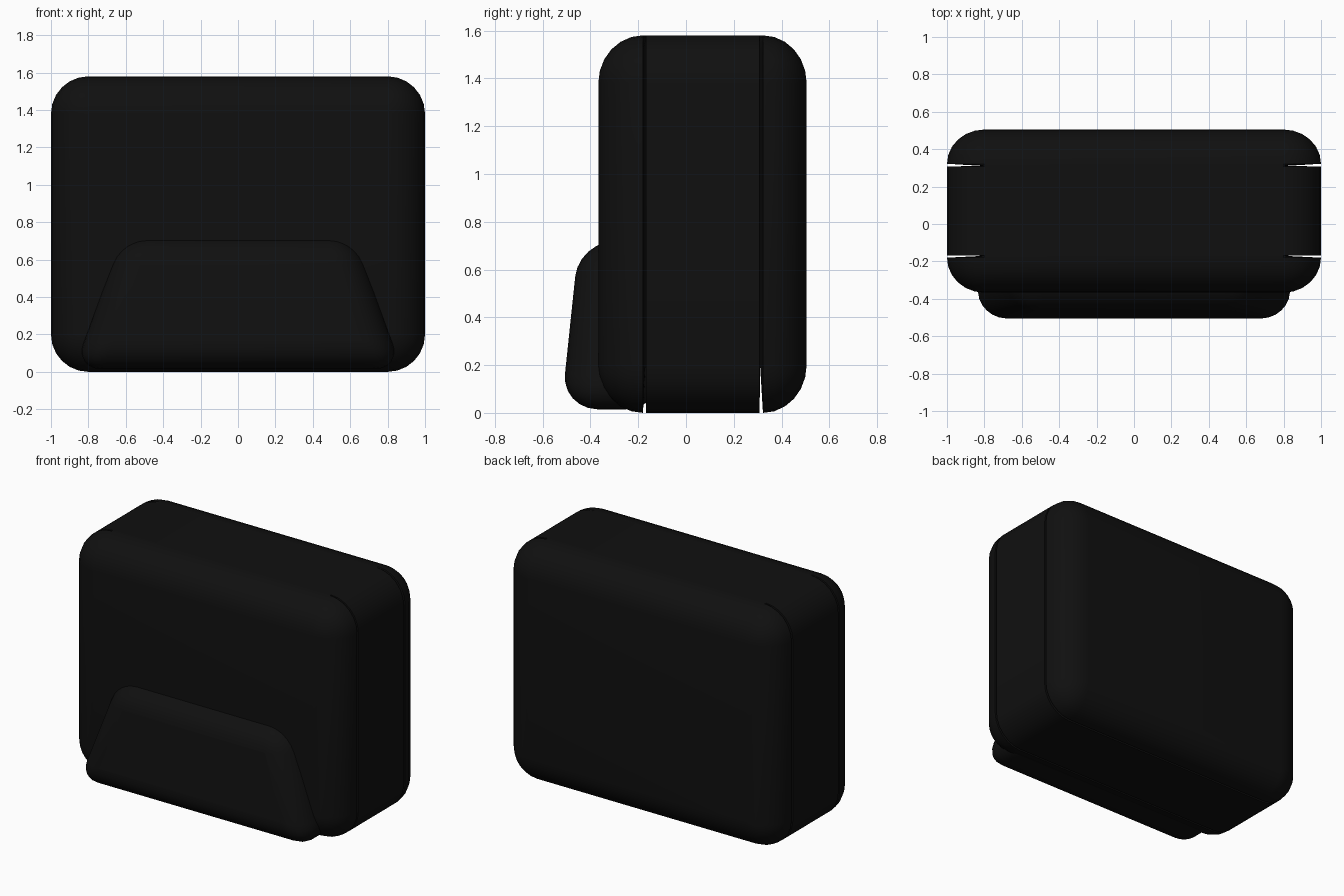
import bpy, bmesh
from math import sin, cos, pi

if "Cube" in bpy.data.objects:
    bpy.data.objects.remove(bpy.data.objects["Cube"])

R, SEG = 0.2, 6
HALF_X, TOP = 1.0, 1.58

black = bpy.data.materials.new("black_fabric")
black.diffuse_color = (0.005, 0.005, 0.005, 1)
black.use_nodes = True
black.node_tree.nodes["Principled BSDF"].inputs["Base Color"].default_value = black.diffuse_color


def finish(bm, name):
    bmesh.ops.recalc_face_normals(bm, faces=bm.faces)
    me = bpy.data.meshes.new(name)
    bm.to_mesh(me)
    bm.free()
    ob = bpy.data.objects.new(name, me)
    bpy.context.collection.objects.link(ob)
    me.materials.append(black)
    return ob


def smooth(ob):
    bpy.ops.object.select_all(action='DESELECT')
    ob.select_set(True)
    bpy.context.view_layer.objects.active = ob
    bpy.ops.object.shade_smooth_by_angle(angle=pi / 6)


def ring(bm, y, inset, top_inset=None):
    """Rounded rectangle in the xz plane; the top can have its own inset."""
    top_inset = inset if top_inset is None else top_inset
    verts = []
    for q in range(4):
        sx = 1 if q in (0, 3) else -1
        cz = TOP - R if q < 2 else R
        rz = R - (top_inset if q < 2 else inset)
        for i in range(SEG + 1):
            a = (q + i / SEG) * pi / 2
            verts.append(bm.verts.new((sx * (HALF_X - R) + (R - inset) * cos(a), y,
                                       cz + rz * sin(a))))
    return verts


# Body: rounded front and back shells, with seam grooves along sides and bottom
arc = [i / SEG * pi / 2 for i in range(SEG + 1)]
profile = [(-0.18 - 0.187 * cos(a), R * (1 - sin(a)), None) for a in arc]
profile += [(-0.17, R, 0), (-0.168, 0, 0), (0.308, 0, 0), (0.31, R, 0)]
profile += [(0.322 + 0.183 * sin(a), R * (1 - cos(a)), None) for a in arc]
bm = bmesh.new()
rings = [ring(bm, *p) for p in profile]
n = len(rings[0])
for a, b in zip(rings, rings[1:]):
    for i in range(n):
        j = (i + 1) % n
        bm.faces.new((a[i], a[j], b[j], b[i]))
bm.faces.new(rings[0])
bm.faces.new(rings[-1])
bmesh.ops.remove_doubles(bm, verts=bm.verts, dist=0.0005)
smooth(finish(bm, "bag_body"))

# Front pocket: tapered, slanted box with rounded edges
bm = bmesh.new()
bmesh.ops.create_cube(bm, size=2)
for v in bm.verts:
    up, front = v.co.z > 0, v.co.y < 0
    v.co.x *= 0.63 if up else 0.875
    v.co.y = (-0.448 if up else -0.522) if front else -0.1
    v.co.z = 0.72 if up else 0.015
pocket = finish(bm, "front_pocket")
bev = pocket.modifiers.new("rounding", 'BEVEL')
bev.width, bev.segments, bev.limit_method = 0.15, 6, 'NONE'
smooth(pocket)
